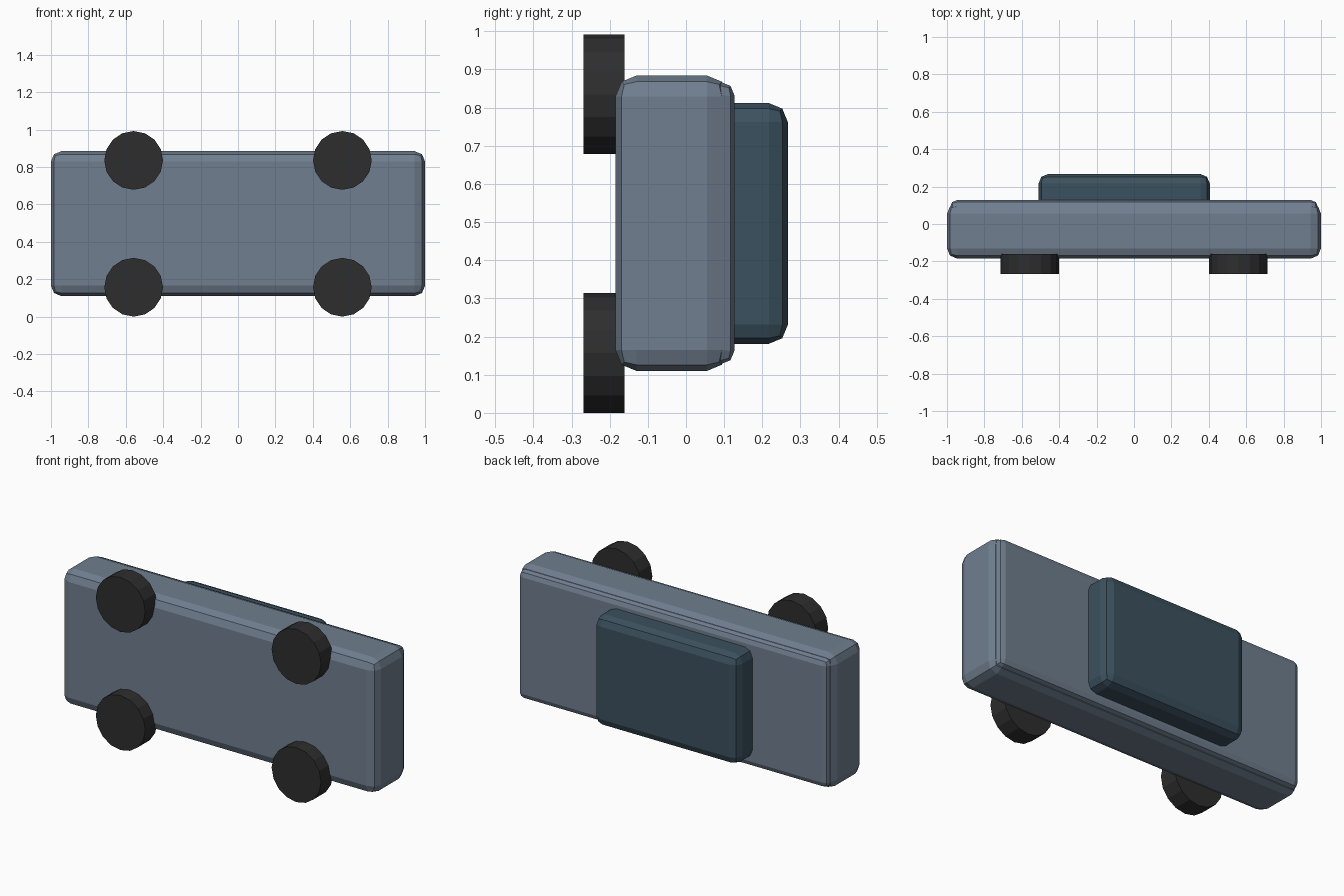
import bpy
import math

if "Cube" in bpy.data.objects:
    bpy.data.objects.remove(bpy.data.objects["Cube"])


def material(name, rgb):
    m = bpy.data.materials.new(name)
    m.diffuse_color = (*rgb, 1)
    m.use_nodes = True
    m.node_tree.nodes["Principled BSDF"].inputs["Base Color"].default_value = m.diffuse_color
    return m


slate = material("slate grey", (0.162, 0.211, 0.275))
dark_blue = material("dark blue grey", (0.044, 0.082, 0.113))
rubber = material("black rubber", (0.027, 0.027, 0.027))


def rounded_box(name, low, high, bevel, mat):
    """Box between two corners with two-step bevelled edges."""
    bpy.ops.mesh.primitive_cube_add(
        size=1, location=[(a + b) / 2 for a, b in zip(low, high)])
    ob = bpy.context.object
    ob.name = name
    ob.scale = [b - a for a, b in zip(low, high)]
    bpy.ops.object.transform_apply(location=False, rotation=False, scale=True)
    mod = ob.modifiers.new("rounded edges", 'BEVEL')
    mod.width = bevel
    mod.segments = 2
    ob.data.materials.append(mat)
    return ob


# Body slab, the slightly smaller deck on its back, and the cabin
rounded_box("body", (-1, -0.185, 0.11), (1, 0.11, 0.884), 0.055, slate)
rounded_box("deck", (-0.983, 0.03, 0.128), (0.983, 0.127, 0.867), 0.035, slate)
rounded_box("cabin", (-0.51, 0.0, 0.181), (0.405, 0.267, 0.812), 0.05, dark_blue)

# Four wheels
for side, x in (("left", -0.558), ("right", 0.558)):
    for level, z in (("lower", 0.157), ("upper", 0.835)):
        bpy.ops.mesh.primitive_cylinder_add(
            vertices=16, radius=0.157, depth=0.107,
            location=(x, -0.2145, z), rotation=(math.pi / 2, 0, 0))
        wheel = bpy.context.object
        wheel.name = f"wheel_{level}_{side}"
        wheel.data.materials.append(rubber)
